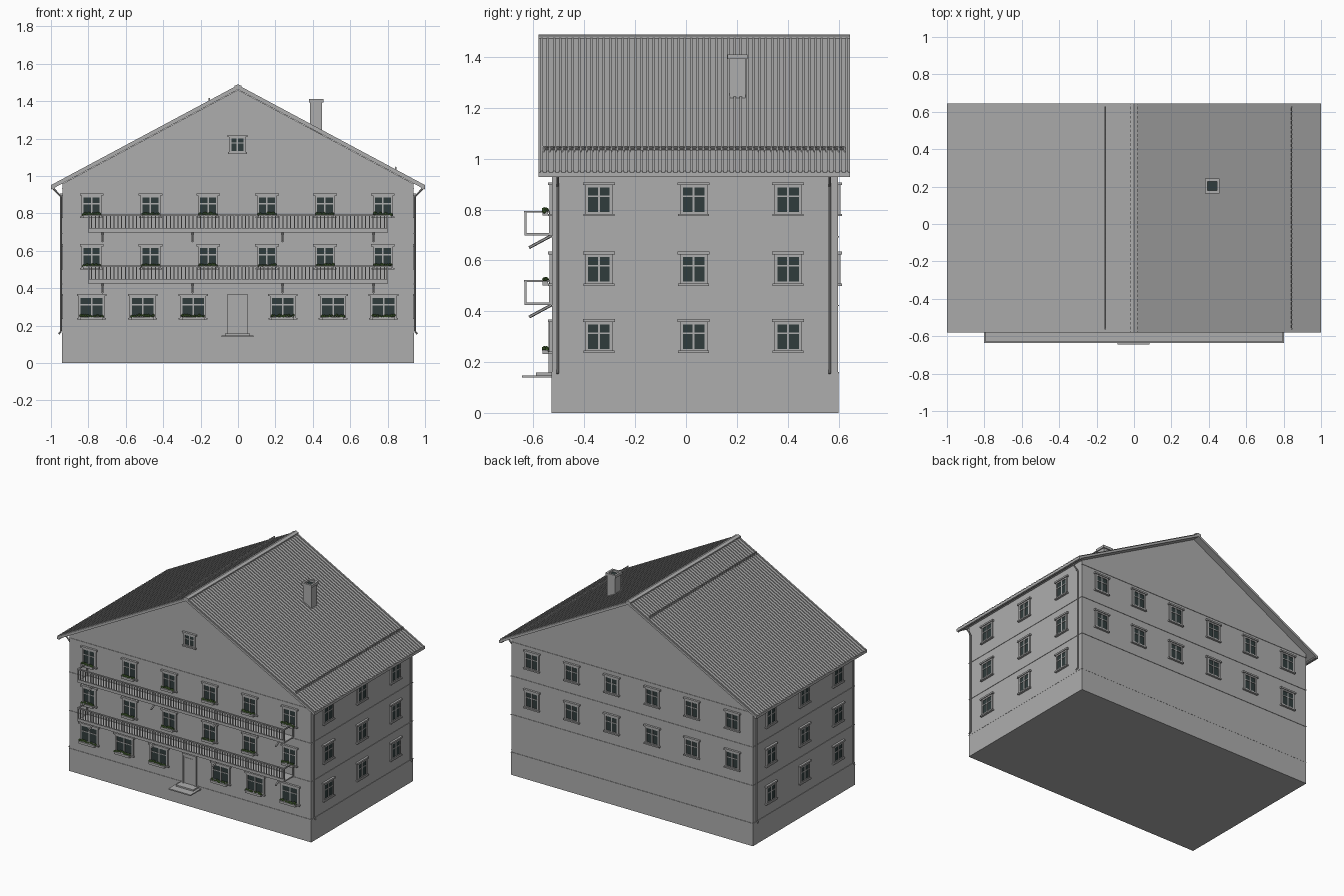
import bpy, bmesh, math, random
from mathutils import Matrix, Vector

if "Cube" in bpy.data.objects:
    bpy.data.objects.remove(bpy.data.objects["Cube"])
random.seed(4)


def material(name, rgb):
    m = bpy.data.materials.new(name)
    m.use_nodes = True
    m.diffuse_color = (*rgb, 1)
    m.node_tree.nodes["Principled BSDF"].inputs["Base Color"].default_value = (*rgb, 1)
    return m


GREY = material("plain_grey", (0.42, 0.42, 0.42))
GLASS = material("dark_glass", (0.03, 0.045, 0.045))
LEAF = material("leaf_green", (0.08, 0.17, 0.04))
parts = {}


def part(name, mat=GREY):
    if name not in parts:
        parts[name] = (bmesh.new(), mat)
    return parts[name][0]


def box(name, x, y, z, mat=GREY, frame=Matrix()):
    """Box given by (low, high) ranges, moved by frame."""
    centre = Vector([(a + b) / 2 for a, b in (x, y, z)])
    size = [b - a for a, b in (x, y, z)]
    bmesh.ops.create_cube(part(name, mat), size=1,
                          matrix=frame @ Matrix.Translation(centre) @ Matrix.Diagonal((*size, 1)))


def prism(name, profile, y0, y1):
    """Extrude an x-z profile along y."""
    bm = part(name)
    face = bm.faces.new([bm.verts.new((x, y0, z)) for x, z in profile])
    new = bmesh.ops.extrude_face_region(bm, geom=[face])["geom"]
    bmesh.ops.translate(bm, vec=(0, y1 - y0, 0), verts=[v for v in new if isinstance(v, bmesh.types.BMVert)])


def pipe(name, points, r, sides=8):
    for a, b in zip(points, points[1:]):
        a, b = Vector(a), Vector(b)
        turn = (b - a).to_track_quat('Z', 'Y').to_matrix().to_4x4()
        bmesh.ops.create_cone(part(name), cap_ends=True, segments=sides, radius1=r, radius2=r,
                              depth=(b - a).length, matrix=Matrix.Translation((a + b) / 2) @ turn)


# Walls: each facing has a turn and a distance from the middle
FRONT, BACK, HALF = -0.53, 0.60, 0.94
SLOPE, RIDGE = 0.535, 1.48


def facing(angle, distance):
    return Matrix.Rotation(math.radians(angle), 4, 'Z') @ Matrix.Translation((0, -distance, 0))


front, back = facing(0, -FRONT), facing(180, BACK)
right, left = facing(-90, HALF), facing(90, HALF)

box("plinth", (-HALF, HALF), (FRONT, BACK), (0, 0.155))
wall_top = RIDGE - 0.02
eave_wall = wall_top - SLOPE * (HALF - 0.002)
w = HALF - 0.002
prism("walls", [(-w, 0.155), (w, 0.155), (w, eave_wall), (0, wall_top), (-w, eave_wall)],
      FRONT + 0.002, BACK - 0.002)
for z in (0.155, 0.42, 0.69):
    box("floor_bands", (-HALF - 0.001, HALF + 0.001), (FRONT - 0.001, BACK + 0.001), (z, z + 0.005))
for y0, y1 in ((FRONT - 0.001, FRONT + 0.01), (BACK - 0.01, BACK + 0.001)):
    box("floor_bands", (-HALF, HALF), (y0, y1), (0.93, 0.935))

# Roof with raised ribs running down both slopes
R0, R1 = -0.58, 0.645


def chevron(lift, depth, reach=1.0):
    top, end = RIDGE + lift, RIDGE + lift - SLOPE * reach
    return [(-reach, end), (0, top), (reach, end), (reach, end - depth), (0, top - depth), (-reach, end - depth)]


prism("roof", chevron(0, 0.018), R0, R1)
RIBS = 50
step = (R1 - R0) / RIBS
for i in range(RIBS):
    y = R0 + (i + 0.5) * step
    prism("roof_ribs", chevron(0.006, 0.01), y - 0.005, y + 0.005)
prism("ridge_cap", [(-0.02, 1.472), (-0.02, 1.482), (0, 1.489), (0.02, 1.482), (0.02, 1.472)], R0, R1)

# Snow guards lying along the slopes
for x in (-0.155, 0.843):
    z = RIDGE - SLOPE * abs(x)
    for lift in (0.009, 0.018):
        pipe("snow_guards", [(x, R0 + 0.02, z + lift), (x, R1 - 0.02, z + lift)], 0.003, 6)
    for i in range(RIBS):
        y = R0 + 0.02 + i * (R1 - R0 - 0.04) / (RIBS - 1)
        box("snow_guards", (x - 0.004, x + 0.004), (y - 0.003, y + 0.003), (z - 0.004, z + 0.02))

# Gutters and downpipes
for s in (-1, 1):
    pipe("gutters", [(s * 0.988, R0, 0.936), (s * 0.988, R1, 0.936)], 0.009)
    for y in (FRONT + 0.025, BACK - 0.035):
        pipe("downpipes", [(s * 0.985, y, 0.93), (s * 0.946, y, 0.89), (s * 0.946, y, 0.17),
                           (s * 0.958, y, 0.155)], 0.005)

# Chimney with an open, dark top
CX, CY = 0.418, 0.203
box("chimney", (CX - 0.032, CX + 0.032), (CY - 0.032, CY + 0.032), (1.2, 1.392))
for k in range(4):
    turn = Matrix.Translation((CX, CY, 0)) @ Matrix.Rotation(k * math.pi / 2, 4, 'Z')
    box("chimney_cap", (-0.039, 0.039), (-0.039, -0.025), (1.392, 1.41), frame=turn)
box("chimney_opening", (CX - 0.026, CX + 0.026), (CY - 0.026, CY + 0.026), (1.39, 1.396), GLASS)


def window(wall, u, z0, z1, half, sill=True):
    """Framed window: surround, glass, crossbars, head and sill."""
    def piece(name, a, b, c, d, out, mat=GREY):
        box(name, (u + a, u + b), (-out, 0.004), (c, d), mat, wall)
    g = half - 0.012
    g0, g1 = z0 + 0.012, z1 - 0.021
    piece("window_glass", -g, g, g0, g1, 0.003, GLASS)
    for s in (-1, 1):
        a, b = sorted((s * g, s * half))
        piece("window_frames", a, b, z0, z1 - 0.01, 0.007)
    piece("window_frames", -half, half, z0, g0, 0.007)
    piece("window_frames", -half, half, g1, z1 - 0.01, 0.007)
    bar = g1 - (g1 - g0) * 0.36
    piece("window_bars", -0.004, 0.004, g0, g1, 0.006)
    piece("window_bars", -g, g, bar - 0.003, bar + 0.003, 0.006)
    piece("window_heads", -half - 0.009, half + 0.009, z1 - 0.011, z1, 0.013)
    if sill:
        piece("window_sills", -half - 0.007, half + 0.007, z0 - 0.004, z0 + 0.005, 0.013)


def flower_box(u, z, half):
    box("flower_boxes", (u - half, u + half), (-0.034, -0.012), (z - 0.012, z + 0.004), frame=front)
    for i in range(10):
        x = u + half * (i / 4.5 - 1) * 0.95
        spot = Vector((x, -0.023 + random.uniform(-0.006, 0.006), z + random.uniform(0.004, 0.012)))
        bmesh.ops.create_icosphere(part("flower_leaves", LEAF), subdivisions=1,
                                   radius=random.uniform(0.006, 0.01),
                                   matrix=front @ Matrix.Translation(spot))


# Windows on all four walls
upper = (-0.783, -0.468, -0.16, 0.155, 0.465, 0.775)
floors = ((0.504, 0.635), (0.778, 0.907))
for z0, z1 in floors:
    for u in upper:
        window(front, u, z0, z1, 0.054)
        flower_box(u, z0 + 0.01, 0.046)
        window(back, -u, z0, z1, 0.054)
for u in (-0.783, -0.51, -0.24, 0.24, 0.508, 0.778):
    window(front, u, 0.236, 0.368, 0.07)
    flower_box(u, 0.243, 0.06)
for z0, z1 in ((0.24, 0.369),) + floors:
    for y in (-0.343, 0.03, 0.402):
        window(left, y, z0, z1, 0.054)
        window(right, -y, z0, z1, 0.054)
window(front, -0.003, 1.122, 1.22, 0.044)

# Door and steps
box("door", (-0.045, 0.04), (-0.004, 0.004), (0.155, 0.352), frame=front)
box("door_panel", (-0.034, 0.029), (-0.007, 0), (0.17, 0.34), frame=front)
for x in ((-0.058, -0.045), (0.04, 0.053)):
    box("door_frame", x, (-0.011, 0.004), (0.155, 0.365), frame=front)
box("door_frame", (-0.058, 0.053), (-0.011, 0.004), (0.352, 0.367), frame=front)
box("door_steps", (-0.088, 0.083), (-0.115, 0.01), (0.14, 0.148), frame=front)
box("door_steps", (-0.07, 0.065), (-0.06, 0.01), (0.148, 0.158), frame=front)

# Balconies with balusters and slanted struts
BX, BY = 0.803, -0.105
for z in (0.425, 0.698):
    box("balcony_decks", (-BX, BX), (BY, 0.004), (z, z + 0.009), frame=front)
    box("balcony_edges", (-BX, BX), (BY, BY + 0.008), (z, z + 0.02), frame=front)
    box("balcony_rails", (-BX, BX), (BY - 0.002, BY + 0.008), (z + 0.09, z + 0.097), frame=front)
    for s in (-1, 1):
        x = tuple(sorted((s * BX, s * (BX - 0.008))))
        box("balcony_rails", x, (BY, 0.004), (z + 0.09, z + 0.097), frame=front)
        box("balcony_posts", x, (BY, BY + 0.008), (z, z + 0.095), frame=front)
        box("balcony_posts", x, (-0.008, 0.002), (z, z + 0.095), frame=front)
    count = 80
    for i in range(1, count):
        x = -BX + 2 * BX * i / count
        box("balusters", (x - 0.003, x + 0.003), (BY + 0.002, BY + 0.006), (z + 0.01, z + 0.092), frame=front)
    for x in (-0.725, -0.243, 0.238, 0.725):
        pipe("balcony_struts", [(x, FRONT + 0.002, z), (x, FRONT - 0.087, z - 0.048)], 0.006, 6)

# Turn every part into an object
for name, (bm, mat) in parts.items():
    bmesh.ops.recalc_face_normals(bm, faces=bm.faces)
    mesh = bpy.data.meshes.new(name)
    bm.to_mesh(mesh)
    bm.free()
    mesh.materials.append(mat)
    bpy.context.collection.objects.link(bpy.data.objects.new(name, mesh))
